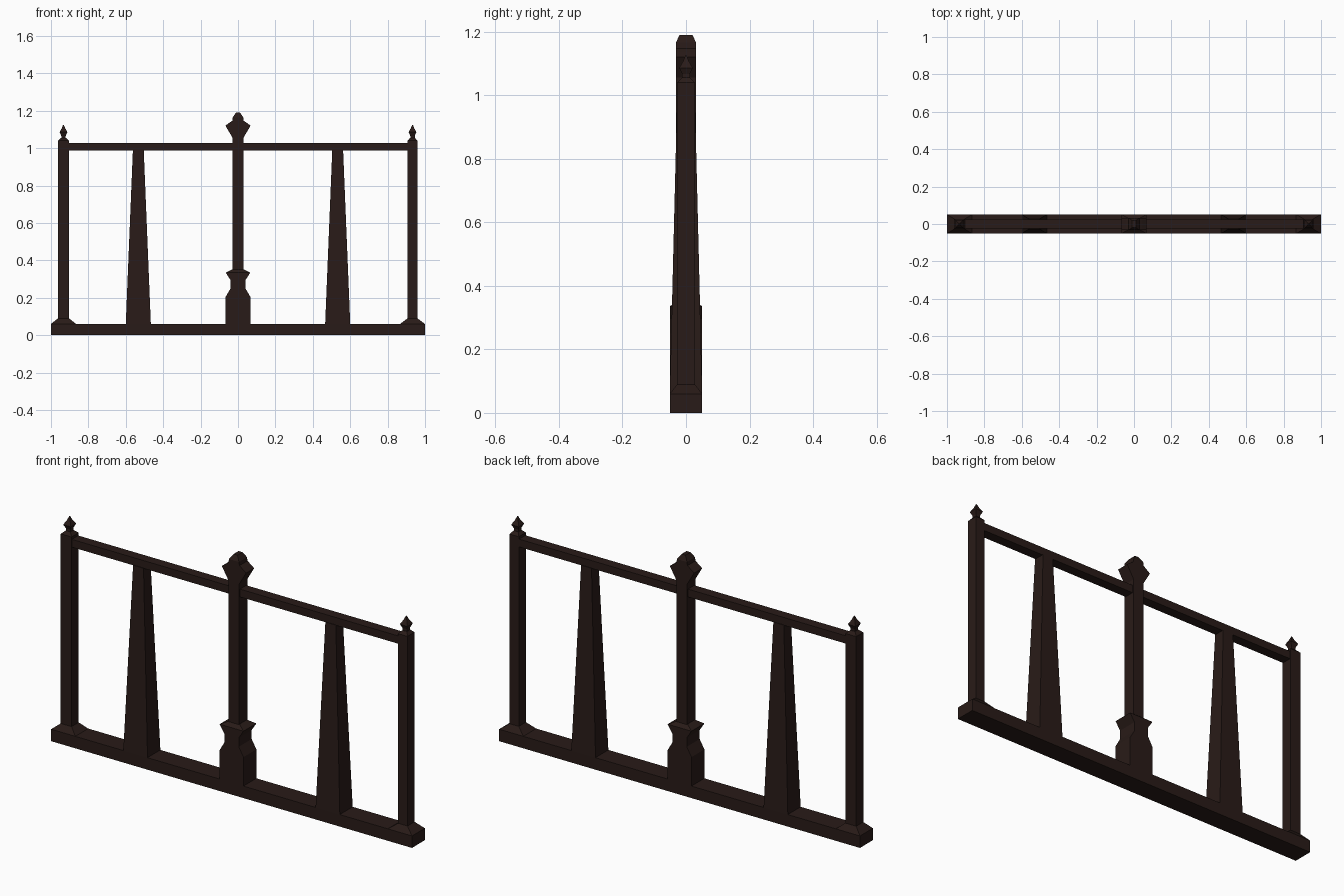
import bpy, bmesh

wood = bpy.data.materials.new("dark_wood")
wood.diffuse_color = (0.022, 0.011, 0.009, 1)


def loft(name, x, rings):
    """Stack rectangular rings (z, half width x, half depth y) into a closed solid."""
    bm = bmesh.new()
    loops = [[bm.verts.new((x + sx * hx, sy * hy, z))
              for sx, sy in ((-1, -1), (1, -1), (1, 1), (-1, 1))]
             for z, hx, hy in rings]
    bm.faces.new(loops[0][::-1])
    bm.faces.new(loops[-1])
    for a, b in zip(loops, loops[1:]):
        for i in range(4):
            j = (i + 1) % 4
            bm.faces.new((a[i], a[j], b[j], b[i]))
    mesh = bpy.data.meshes.new(name)
    bm.to_mesh(mesh)
    bm.free()
    mesh.materials.append(wood)
    obj = bpy.data.objects.new(name, mesh)
    bpy.context.collection.objects.link(obj)
    return obj


# Horizontal members
loft("bottom_beam", 0, [(0, 1, 0.051), (0.06, 1, 0.051)])
loft("top_rail", 0, [(0.988, 0.91, 0.025), (1.027, 0.91, 0.025)])

for side, label, w in ((-1, "left", 0.03), (1, "right", 0.026)):
    # End post with flared foot and shallow pyramid shoulder
    loft(label + "_end_post", side * 0.933,
         [(0.06, 0.067, 0.051), (0.09, w, 0.028), (1.04, w, 0.028), (1.055, 0.013, 0.013)])
    # Square bud finial
    loft(label + "_finial", side * 0.933,
         [(1.05, 0.012, 0.012), (1.066, 0.012, 0.012), (1.086, 0.021, 0.021),
          (1.107, 0.009, 0.009), (1.125, 0.002, 0.002)])
    # Tapered baluster
    loft(label + "_baluster", side * 0.533,
         [(0.06, 0.067, 0.051), (0.99, 0.029, 0.028)])

# Centre pedestal with waist and flared lip
loft("centre_pedestal", 0,
     [(0.06, 0.066, 0.051), (0.205, 0.066, 0.051), (0.25, 0.04, 0.051),
      (0.295, 0.04, 0.051), (0.335, 0.066, 0.051), (0.352, 0.03, 0.03)])

# Centre post with flared head and chamfered cap
loft("centre_post", 0,
     [(0.33, 0.029, 0.032), (1.055, 0.029, 0.032), (1.12, 0.067, 0.032),
      (1.137, 0.045, 0.032), (1.147, 0.03, 0.032), (1.165, 0.028, 0.032), (1.19, 0.011, 0.02)])
